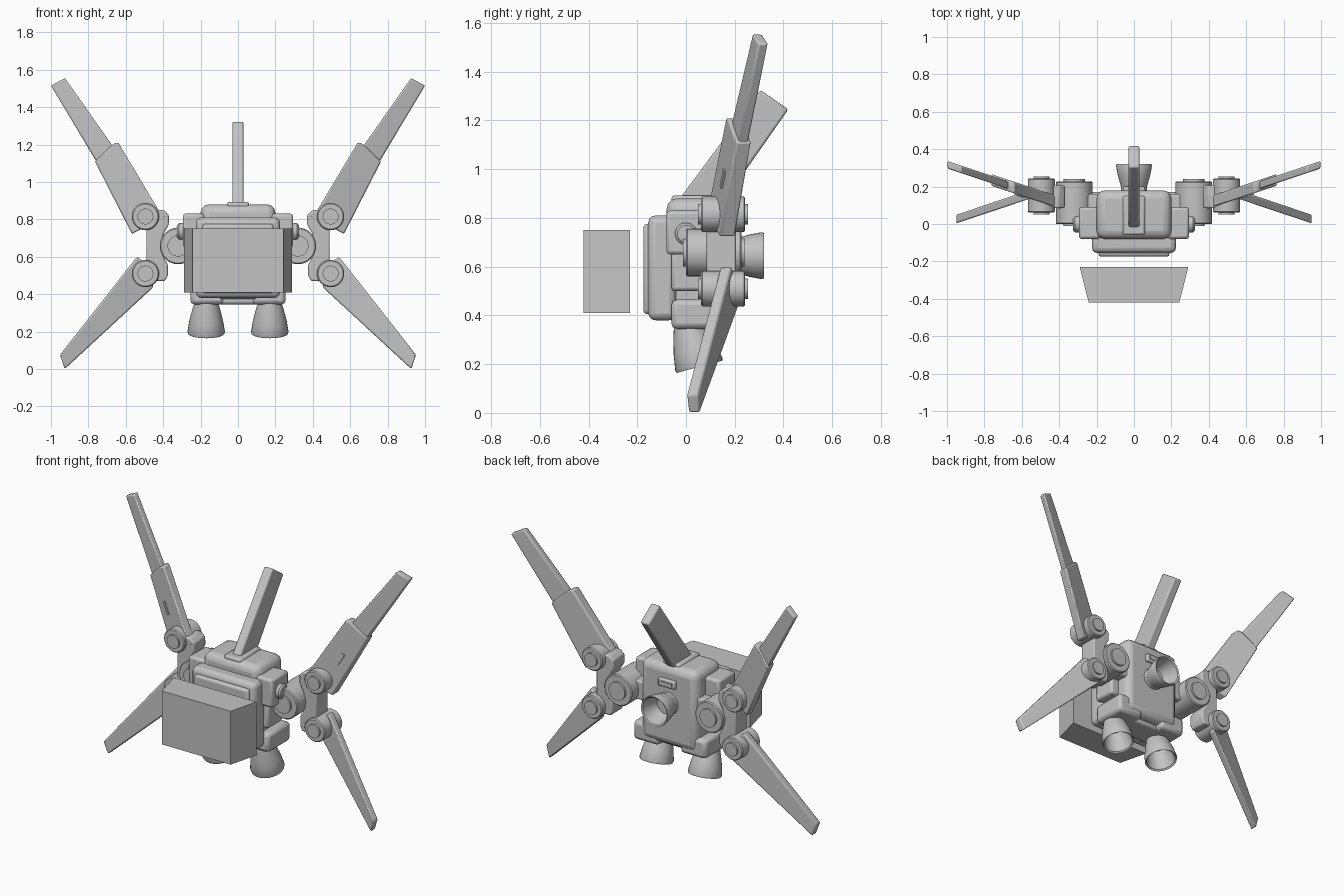
import bpy, bmesh, math
from mathutils import Vector

cube = bpy.data.objects.get("Cube")
if cube:
    bpy.data.objects.remove(cube, do_unlink=True)

grey = bpy.data.materials.new("plain_grey")
grey.use_nodes = True
COLOUR = (0.55, 0.55, 0.55, 1)
grey.diffuse_color = COLOUR
grey.node_tree.nodes["Principled BSDF"].inputs["Base Color"].default_value = COLOUR


def finish(name, bm, bevel=0, segments=2, mirror=False):
    """Turn a bmesh into a shaded object with optional bevel and mirror."""
    bmesh.ops.recalc_face_normals(bm, faces=bm.faces)
    mesh = bpy.data.meshes.new(name)
    bm.to_mesh(mesh)
    bm.free()
    mesh.materials.append(grey)
    ob = bpy.data.objects.new(name, mesh)
    bpy.context.collection.objects.link(ob)
    bpy.ops.object.select_all(action='DESELECT')
    ob.select_set(True)
    bpy.context.view_layer.objects.active = ob
    bpy.ops.object.shade_smooth_by_angle(angle=math.radians(35))
    if bevel:
        mod = ob.modifiers.new("Bevel", 'BEVEL')
        mod.width, mod.segments, mod.limit_method = bevel, segments, 'ANGLE'
    if mirror:
        ob.modifiers.new("Mirror", 'MIRROR')
    return ob


def box(name, x, y, z, bevel=0, mirror=False, front_scale=1, segments=2):
    """Box from ranges; front_scale narrows the front face in x."""
    bm = bmesh.new()
    bmesh.ops.create_cube(bm, size=1)
    for v in bm.verts:
        narrow = front_scale if v.co.y < 0 else 1
        v.co = [(r[0] + r[1]) / 2 + c * (r[1] - r[0]) for r, c in zip((x, y, z), v.co)]
        v.co.x *= narrow
    return finish(name, bm, bevel, segments, mirror)


def plate(name, outline, place, bevel=0.006, mirror=False):
    """Closed solid between two copies of an outline; place(a, b, side) gives the point."""
    bm = bmesh.new()
    sides = [[bm.verts.new(place(a, b, s)) for a, b in outline] for s in (-1, 1)]
    for ring in sides:
        bm.faces.new(ring)
    n = len(outline)
    for i in range(n):
        j = (i + 1) % n
        bm.faces.new((sides[0][i], sides[0][j], sides[1][j], sides[1][i]))
    return finish(name, bm, bevel, 2, mirror)


def lathe(name, profile, start, axis, mirror=False, steps=32):
    """Spin a (radius, distance) profile around an axis."""
    bm = bmesh.new()
    verts = [bm.verts.new((r, 0, h)) for r, h in profile]
    edges = [bm.edges.new(pair) for pair in zip(verts, verts[1:])]
    bmesh.ops.spin(bm, geom=verts + edges, cent=(0, 0, 0), axis=(0, 0, 1),
                   angle=math.tau, steps=steps)
    bmesh.ops.remove_doubles(bm, verts=bm.verts, dist=1e-4)
    turn = Vector(axis).to_track_quat('Z', 'Y')
    for v in bm.verts:
        v.co = turn @ v.co + Vector(start)
    return finish(name, bm, mirror=mirror)


def joint(name, x, z, radius, y0, y1, mirror=True):
    """Hinge drum along y with a raised cap at each end."""
    d, cap, lip = y1 - y0, radius * 0.58, 0.012
    lathe(name, [(0, 0), (cap, 0), (cap, lip), (radius - .006, lip), (radius, lip + .006),
                 (radius, d - lip - .006), (radius - .006, d - lip), (cap, d - lip),
                 (cap, d), (0, d)], (x, y0, z), (0, 1, 0), mirror)


# Body core
box("main_body", (-.2, .2), (-.08, .18), (.37, .88), .045, segments=3)
box("chest_panel", (-.225, .225), (-.155, -.04), (.38, .81), .03, segments=3)
box("chest_inner_panel", (-.19, .19), (-.175, -.14), (.405, .775), .015)
box("lower_body", (-.13, .13), (-.05, .12), (.345, .45), .015)
box("front_box", (-.29, .29), (-.42, -.23), (.41, .75), front_scale=.835)
box("back_slot", (-.06, .06), (.17, .2), (.75, .8), .008)
box("back_slot_inset", (-.04, .04), (.195, .204), (.765, .785))

# Shoulders and hips
box("shoulder_pad", (.18, .295), (-.08, .09), (.65, .83), .015, True)
box("flank_block", (.18, .255), (-.06, .09), (.5, .66), .015, True)
box("hip_block", (.075, .255), (-.06, .17), (.345, .465), .022, True)
lathe("shoulder_knob", [(0, 0), (.045, 0), (.045, .045), (.035, .055), (0, .055)],
      (.27, 0, .735), (1, 0, 0), True)
box("joint_arm", (.18, .3), (.05, .16), (.6, .72), .01, True)

# Fin on top, seen as an outline in y and z
box("fin_base", (-.06, .06), (-.06, .15), (.86, .892), .012)
plate("top_fin", [(-.04, .86), (.305, 1.325), (.42, 1.245), (.15, .86)],
      lambda a, b, s: (s * .03, a, b), .01)

# Thruster bells: outer wall, rim and hollow inside
BELL = [(0, 0), (.06, 0), (.075, .05), (.09, .11), (.1, .17), (.097, .182),
        (.088, .175), (.075, .1), (.06, .05), (0, .05)]
lathe("lower_thruster", BELL, (.17, .008, .365), (0, .26, -.965), True)
lathe("back_thruster", [(r * .96, h * .85) for r, h in BELL], (0, .165, .645), (0, 1, 0))
lathe("back_thruster_collar", [(0, 0), (.07, 0), (.07, .035), (0, .035)],
      (0, .165, .645), (0, 1, 0))

# Side joints and brackets
joint("body_joint", .32, .658, .098, -.012, .24)
joint("upper_wing_hinge", .495, .815, .073, .05, .255)
joint("lower_wing_hinge", .495, .51, .073, .05, .255)
plate("wing_bracket", [(.49, .85), (.49, .47), (.39, .47), (.375, .5), (.375, .56), (.4, .6),
                       (.4, .72), (.37, .77), (.37, .825), (.4, .85)],
      lambda a, b, s: (a, .145 + s * .06, b), .008, True)


def wing(name, outline, slope, y_mid, thick, bevel=.008):
    """Flat blade swept in y with distance from the hinge."""
    plate(name, outline, lambda a, b, s: (a, y_mid + slope * (a - .567) + s * thick / 2, b),
          bevel, True)


# Wings
wing("upper_wing_root", [(.385, .815), (.425, .85), (.64, 1.21), (.665, 1.205), (.765, 1.11),
                         (.567, .722)], .336, .17, .062)
wing("upper_wing_tip", [(.62, 1.12), (.925, 1.555), (1, 1.515), (.74, 1.08)], .336, .172, .04)
wing("wing_front_strip", [(.585, .93), (.625, 1.0), (.64, .99), (.6, .92)],
     .336, .17 - .034, .008, 0)
wing("lower_wing", [(.54, .6), (.952, .075), (.926, 0), (.455, .435), (.45, .53)],
     -.336, .155, .046)
